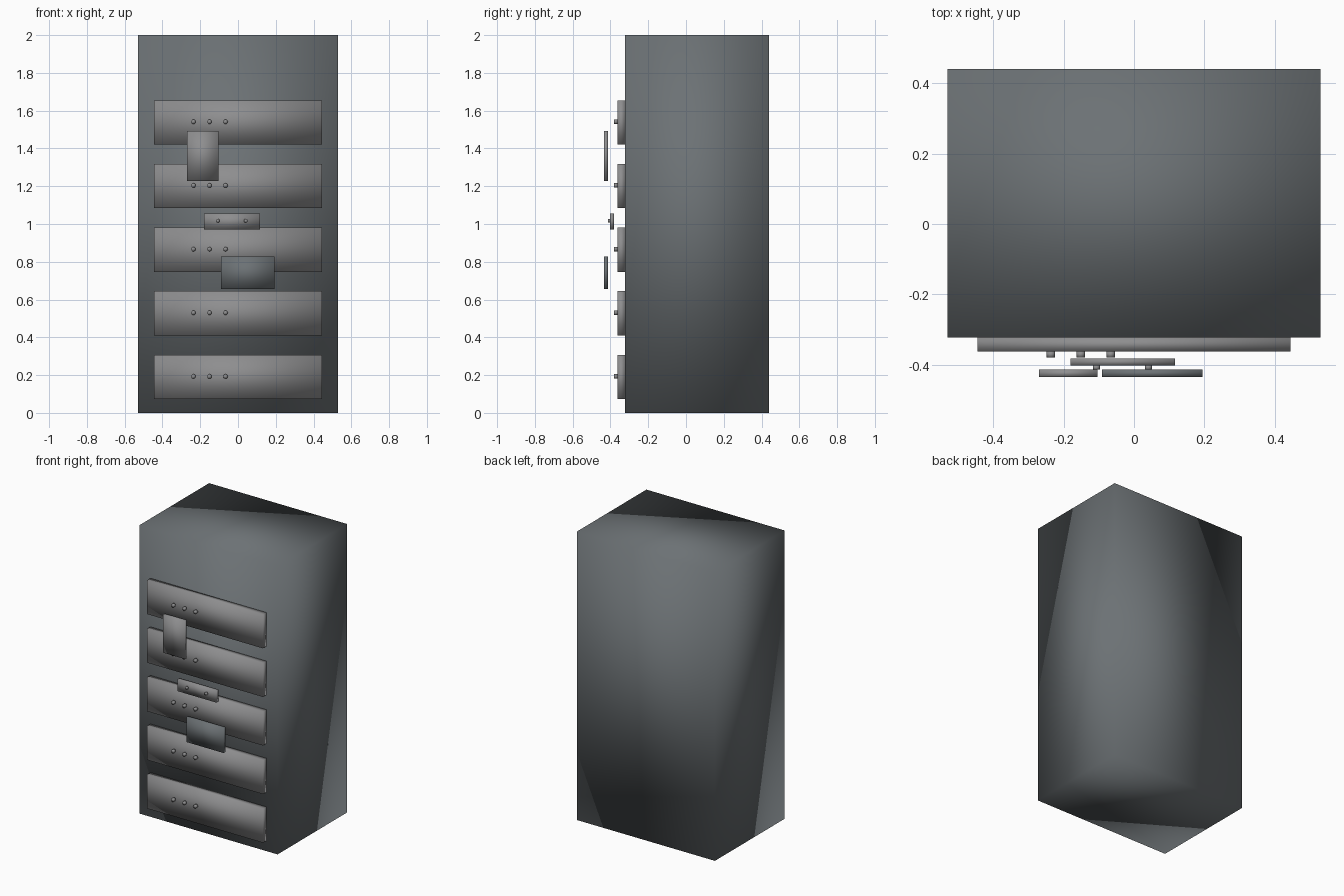
import bpy
import math

default = bpy.data.objects.get("Cube")
if default:
    bpy.data.objects.remove(default, do_unlink=True)


def material(name, rgb):
    mat = bpy.data.materials.new(name)
    mat.use_nodes = True
    color = (*rgb, 1.0)
    mat.diffuse_color = color
    mat.node_tree.nodes["Principled BSDF"].inputs["Base Color"].default_value = color
    return mat


SLATE = material("slate grey", (0.15, 0.167, 0.177))
STEEL = material("steel grey", (0.27, 0.27, 0.275))


def finish(name, mat):
    """Name, colour and smooth the active object."""
    obj = bpy.context.object
    obj.name = name
    obj.data.materials.append(mat)
    bpy.ops.object.transform_apply(location=False, rotation=True, scale=True)
    bpy.ops.object.shade_smooth()
    return obj


def box(name, mat, x, y, z):
    """Soft-shaded box between (low, high) limits on each axis."""
    spans = (x, y, z)
    bpy.ops.mesh.primitive_cube_add(size=1, location=[(a + b) / 2 for a, b in spans])
    bpy.context.object.scale = [b - a for a, b in spans]
    return finish(name, mat)


def rivet(name, mat, x, z, radius, back, front):
    """Short round stud pointing forward."""
    bpy.ops.mesh.primitive_cylinder_add(
        vertices=16, radius=radius, depth=back - front,
        location=(x, (back + front) / 2, z), rotation=(math.pi / 2, 0, 0))
    return finish(name, mat)


# Cabinet body
FACE = -0.323
DRAWER_FRONT = -0.362
box("cabinet_body", SLATE, (-0.53, 0.53), (FACE, 0.44), (0, 2))

# Five drawer fronts, each with three studs
for i in range(5):
    middle = 0.19 + 0.337 * i
    box(f"drawer_front_{i + 1}", STEEL, (-0.445, 0.445),
        (DRAWER_FRONT, FACE), (middle - 0.117, middle + 0.117))
    for j in range(3):
        rivet(f"drawer_stud_{i + 1}_{j + 1}", STEEL, -0.236 + 0.085 * j,
              middle + 0.003, 0.012, DRAWER_FRONT, -0.38)

# Small plate with two studs
PLATE_FRONT = -0.402
box("label_plate", STEEL, (-0.181, 0.116), (PLATE_FRONT, -0.382), (0.972, 1.056))
for j, x in enumerate((-0.107, 0.041)):
    rivet(f"plate_stud_{j + 1}", STEEL, x, 1.017, 0.01, PLATE_FRONT, -0.414)

# Two hanging cards
box("upper_card", STEEL, (-0.27, -0.104), (-0.435, -0.414), (1.228, 1.492))
box("lower_card", SLATE, (-0.091, 0.194), (-0.435, -0.414), (0.656, 0.829))
